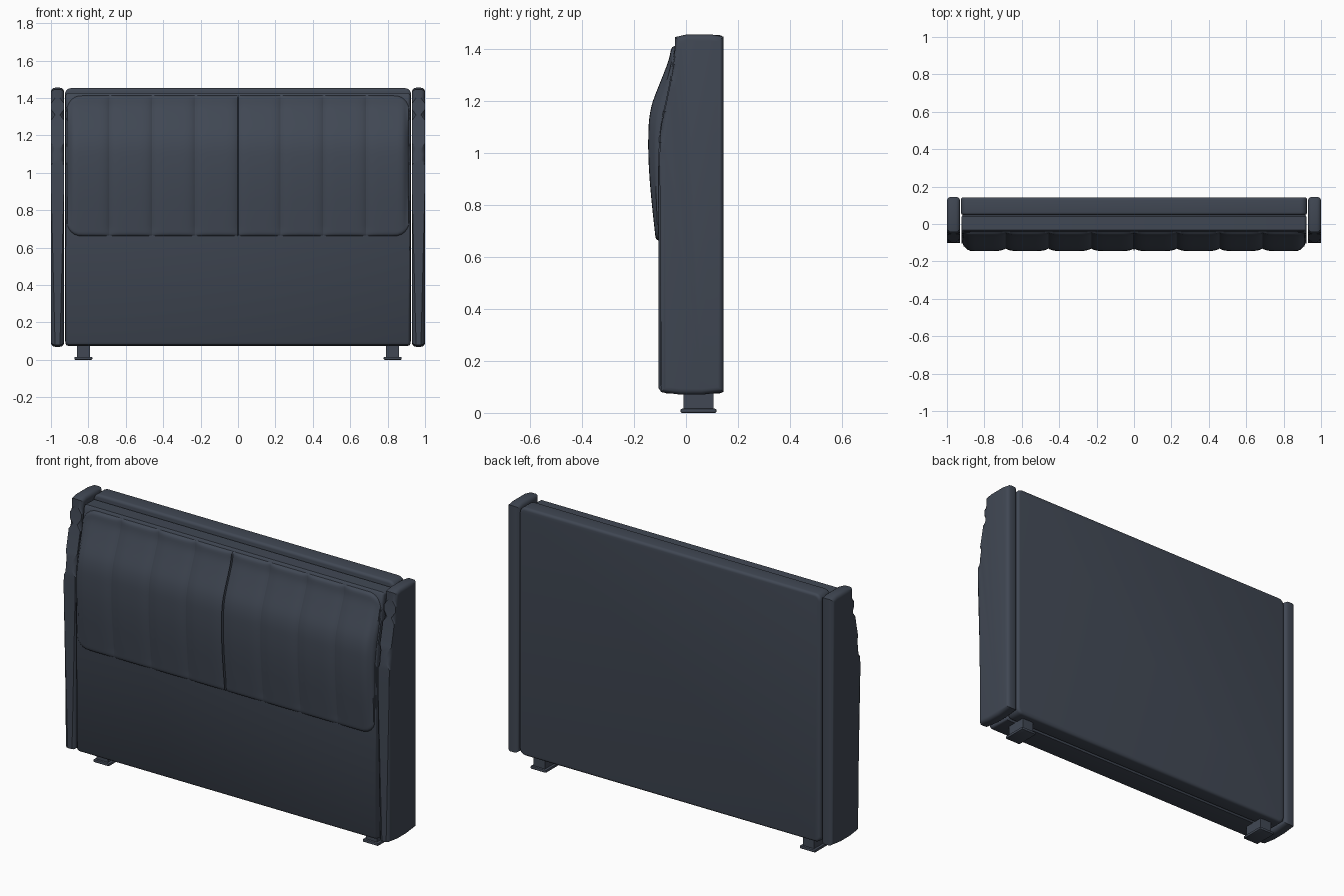
import bpy, bmesh, math

if "Cube" in bpy.data.objects:
    bpy.data.objects.remove(bpy.data.objects["Cube"])

fabric = bpy.data.materials.new("dark slate fabric")
fabric.diffuse_color = (0.052, 0.064, 0.088, 1)
fabric.use_nodes = True
fabric.node_tree.nodes["Principled BSDF"].inputs["Base Color"].default_value = fabric.diffuse_color


def finish(name, bm, angle=35):
    bmesh.ops.recalc_face_normals(bm, faces=bm.faces)
    me = bpy.data.meshes.new(name)
    bm.to_mesh(me)
    bm.free()
    me.materials.append(fabric)
    ob = bpy.data.objects.new(name, me)
    bpy.context.collection.objects.link(ob)
    bpy.ops.object.select_all(action='DESELECT')
    ob.select_set(True)
    bpy.context.view_layer.objects.active = ob
    bpy.ops.object.shade_smooth_by_angle(angle=math.radians(angle))
    return ob


def extrude_outline(points, axis, lo, hi, rim):
    """Extrude a closed outline along x or y and round the rims of both caps."""
    bm = bmesh.new()
    place = (lambda p, d: (d, p[0], p[1])) if axis == 'x' else (lambda p, d: (p[0], d, p[1]))
    face = bm.faces.new([bm.verts.new(place(p, lo)) for p in points])
    ret = bmesh.ops.extrude_face_region(bm, geom=[face])
    i = 'xy'.index(axis)
    for v in ret['geom']:
        if isinstance(v, bmesh.types.BMVert):
            v.co[i] = hi
    edges = [e for e in bm.edges if abs(e.verts[0].co[i] - e.verts[1].co[i]) < 1e-6]
    if rim:
        bmesh.ops.bevel(bm, geom=edges, offset=rim, segments=4, profile=0.5, affect='EDGES')
    return bm


def rounded_rect(x, z0, z1, r, n=5):
    pts = []
    for k, (cx, cz) in enumerate([(x - r, z1 - r), (r - x, z1 - r), (r - x, z0 + r), (x - r, z0 + r)]):
        for j in range(n + 1):
            a = math.pi / 2 * (k + j / n)
            pts.append((cx + r * math.cos(a), cz + r * math.sin(a)))
    return pts


def curve(keys, z):
    """Smooth (Catmull-Rom style) interpolation of y over z."""
    z = min(max(z, keys[0][0]), keys[-1][0])
    n = len(keys)

    def slope(i):
        a, b = keys[max(i - 1, 0)], keys[min(i + 1, n - 1)]
        return (b[1] - a[1]) / (b[0] - a[0])
    for i in range(n - 1):
        (a, ya), (b, yb) = keys[i], keys[i + 1]
        if z <= b:
            h = b - a
            t = (z - a) / h
            return (ya * (2*t**3 - 3*t*t + 1) + slope(i) * h * (t**3 - 2*t*t + t)
                    + yb * (3*t*t - 2*t**3) + slope(i + 1) * h * (t**3 - t*t))


BASE = [(0.5, -0.105), (1.0, -0.105), (1.1, -0.1), (1.2, -0.078), (1.3, -0.058), (1.36, -0.05), (1.45, -0.043)]
PAD = [(0.66, -0.116), (0.8, -0.131), (0.9, -0.14), (1.0, -0.145), (1.1, -0.144), (1.15, -0.139),
       (1.2, -0.127), (1.3, -0.088), (1.36, -0.066), (1.41, -0.056)]
front_line = [0.95 + 0.03 * i for i in range(16)]

# Side wings, with a front edge that sweeps back near the top
wing = [(0.145, 0.08), (0.06, 0.07), (-0.02, 0.07), (-0.097, 0.08)]
wing += [(curve(BASE, z) + 0.004, z) for z in front_line]
wing += [(-0.043, 1.445), (0.0, 1.455), (0.1, 1.455), (0.145, 1.447)]
for side, lo, hi in (("left", -1.0, -0.93), ("right", 0.93, 1.0)):
    finish(side + "_wing", extrude_outline(wing, 'x', lo, hi, 0.022))

# Back slab
finish("back_slab", extrude_outline(rounded_rect(0.926, 0.075, 1.453, 0.035), 'y', 0.048, 0.143, 0.015))

# Front slab following the same sweep, with softened corners
slab = [(0.05, 0.09), (0.04, 0.075), (-0.075, 0.075), (-0.097, 0.082), (-0.105, 0.095)]
slab += [(curve(BASE, z), z) for z in front_line[:-1]]
slab += [(-0.042, 1.415), (-0.032, 1.426), (0.04, 1.426), (0.05, 1.416)]
finish("front_slab", extrude_outline(slab, 'x', -0.922, 0.922, 0.015))

# Channel-tufted cushion: eight vertical pillows with a rounded outline
W, Z0, Z1, R, CH = 0.915, 0.66, 1.413, 0.075, 8
pitch = 2 * W / CH
steps = [-1, -0.97, -0.9, -0.8, -0.65, -0.45, -0.2, 0.0, 0.2, 0.45, 0.65, 0.8, 0.9, 0.97]
cols = [(-W + pitch * (c + 0.5 + t / 2), t) for c in range(CH) for t in steps] + [(W, 1)]
ROWS = 44
bm = bmesh.new()
grid = []
for x, t in cols:
    over = max(0, abs(x) - (W - R))
    inset = R - math.sqrt(max(0, R * R - over * over))
    lo, hi = Z0 + inset, Z1 - inset
    seam = abs(t) ** 5 * (0 < abs(x) < W - 0.01)
    col = []
    for i in range(ROWS + 1):
        u = i / ROWS
        s = 0.35 * u + 0.65 * (1 - math.cos(math.pi * u)) / 2
        z = lo + (hi - lo) * s
        y0 = curve(BASE, z) + 0.004
        fz = min(1, min(z - lo, hi - z) / 0.02)
        fx = min(1, (W - abs(x)) / 0.04)
        swell = math.sqrt(1 - (1 - fz) ** 2) * math.sqrt(1 - (1 - fx) ** 2)
        depth = (y0 - curve(PAD, z)) * swell
        depth -= min(0.014, depth * 0.7) * seam
        col.append(bm.verts.new((x, y0 - depth, z)))
    grid.append(col)
for a, b in zip(grid, grid[1:]):
    for i in range(ROWS):
        bm.faces.new((a[i], b[i], b[i + 1], a[i + 1]))
# Close the back so that the cushion is a solid pad
bm.faces.ensure_lookup_table()
rim = [e for e in bm.edges if e.is_boundary]
back = bmesh.ops.extrude_edge_only(bm, edges=rim)
for v in back['geom']:
    if isinstance(v, bmesh.types.BMVert):
        v.co.y += 0.01
finish("channel_cushion", bm, 60)


# Feet: a square stem on a slightly wider plate
def box(x0, x1, y0, y1, z0, z1, bevel):
    bm = bmesh.new()
    bmesh.ops.create_cube(bm, size=1)
    for v in bm.verts:
        v.co = ((x0 + x1) / 2 + v.co.x * (x1 - x0), (y0 + y1) / 2 + v.co.y * (y1 - y0),
                (z0 + z1) / 2 + v.co.z * (z1 - z0))
    if bevel:
        bmesh.ops.bevel(bm, geom=bm.edges[:], offset=bevel, segments=2, profile=0.5, affect='EDGES')
    return bm


for side, cx in (("left", -0.827), ("right", 0.827)):
    finish(side + "_foot_stem", box(cx - 0.035, cx + 0.035, -0.01, 0.106, 0.012, 0.09, 0))
    finish(side + "_foot_plate", box(cx - 0.048, cx + 0.048, -0.021, 0.117, 0, 0.016, 0.005))
